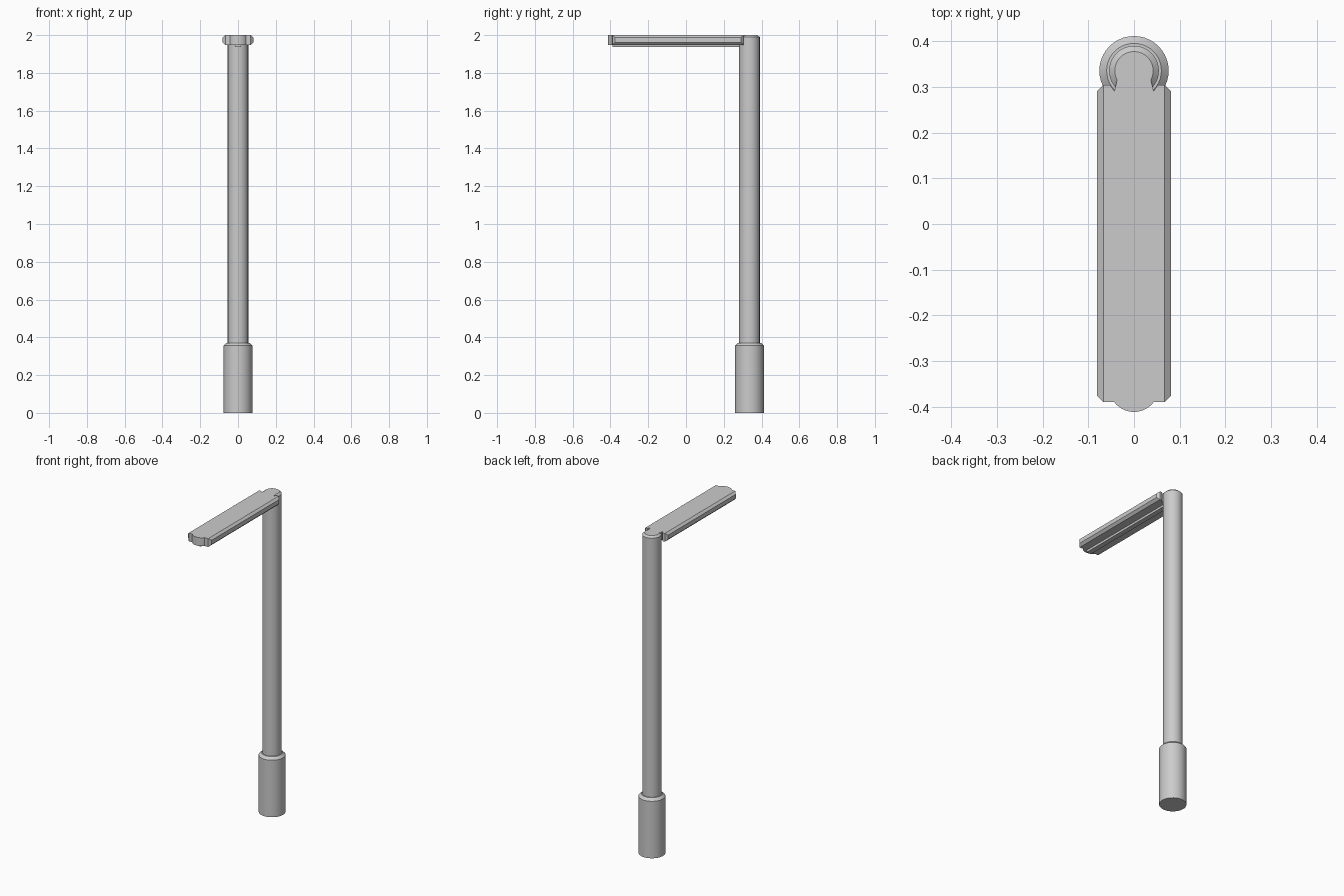
import bpy, bmesh, math

if "Cube" in bpy.data.objects:
    bpy.data.objects.remove(bpy.data.objects["Cube"])

POLE_Y = 0.336


def make(name, verts, faces, smooth=False):
    me = bpy.data.meshes.new(name)
    me.from_pydata(verts, [], faces)
    bm = bmesh.new()
    bm.from_mesh(me)
    bmesh.ops.remove_doubles(bm, verts=bm.verts, dist=1e-5)
    bmesh.ops.recalc_face_normals(bm, faces=bm.faces)
    bm.to_mesh(me)
    bm.free()
    ob = bpy.data.objects.new(name, me)
    bpy.context.collection.objects.link(ob)
    if smooth:
        bpy.ops.object.select_all(action='DESELECT')
        ob.select_set(True)
        bpy.context.view_layer.objects.active = ob
        bpy.ops.object.shade_smooth_by_angle(angle=math.radians(30))
    return ob


def loft(name, rings, smooth=False):
    """Join equal-length closed rings and cap both ends."""
    n = len(rings[0])
    verts = [v for r in rings for v in r]
    faces = [(k * n + i, k * n + (i + 1) % n, (k + 1) * n + (i + 1) % n, (k + 1) * n + i)
             for k in range(len(rings) - 1) for i in range(n)]
    faces += [tuple(range(n)), tuple(range(len(verts) - n, len(verts)))]
    return make(name, verts, faces, smooth)


def circle(r, z, n=40):
    return [(r * math.cos(2 * math.pi * i / n), POLE_Y + r * math.sin(2 * math.pi * i / n), z)
            for i in range(n)]


# Pole with wide base sleeve, shoulder and bevelled tip
profile = [(0.076, 0), (0.076, 0.356), (0.06, 0.371), (0.0545, 0.371),
           (0.0545, 1.989), (0.042, 2.0)]
loft("pole", [circle(r, z) for r, z in profile], True)

# Lamp head slab: rounded nose at the front, notched neck at the pole
TOP, BOTTOM = 2.0, 1.948
nose = []
for i in range(13):
    a = math.radians(-143 + 106 * i / 12)
    nose.append((0.054 * math.cos(a), -0.358 + 0.054 * math.sin(a)))
half = [(0.067, -0.39), (0.067, 0.305), (0.052, 0.305), (0.043, 0.291), (0.036, 0.32)]
plan = nose + half + [(-x, y) for x, y in reversed(half)]
loft("lamp_head", [[(x, y, z) for x, y in plan] for z in (BOTTOM, TOP)], True)

# Bevelled side rails along both long edges
for side, label in ((-1, "left"), (1, "right")):
    inner = [(side * 0.067, y, z) for y, z in
             ((-0.39, BOTTOM), (0.305, BOTTOM), (0.305, TOP), (-0.39, TOP))]
    outer = [(side * 0.081, y, z) for y, z in
             ((-0.376, 1.962), (0.291, 1.962), (0.291, 1.988), (-0.376, 1.988))]
    loft(label + "_side_rail", [inner, outer])

# Narrow light strip under the head
strip = [(-0.015, 0.936), (0.015, 0.936)]
section = [(-0.018, BOTTOM + 0.002), (0.018, BOTTOM + 0.002), (0.015, 1.936), (-0.015, 1.936)]
loft("light_strip", [[(x, y, z) for x, z in section] for y in (-0.39, 0.285)])
